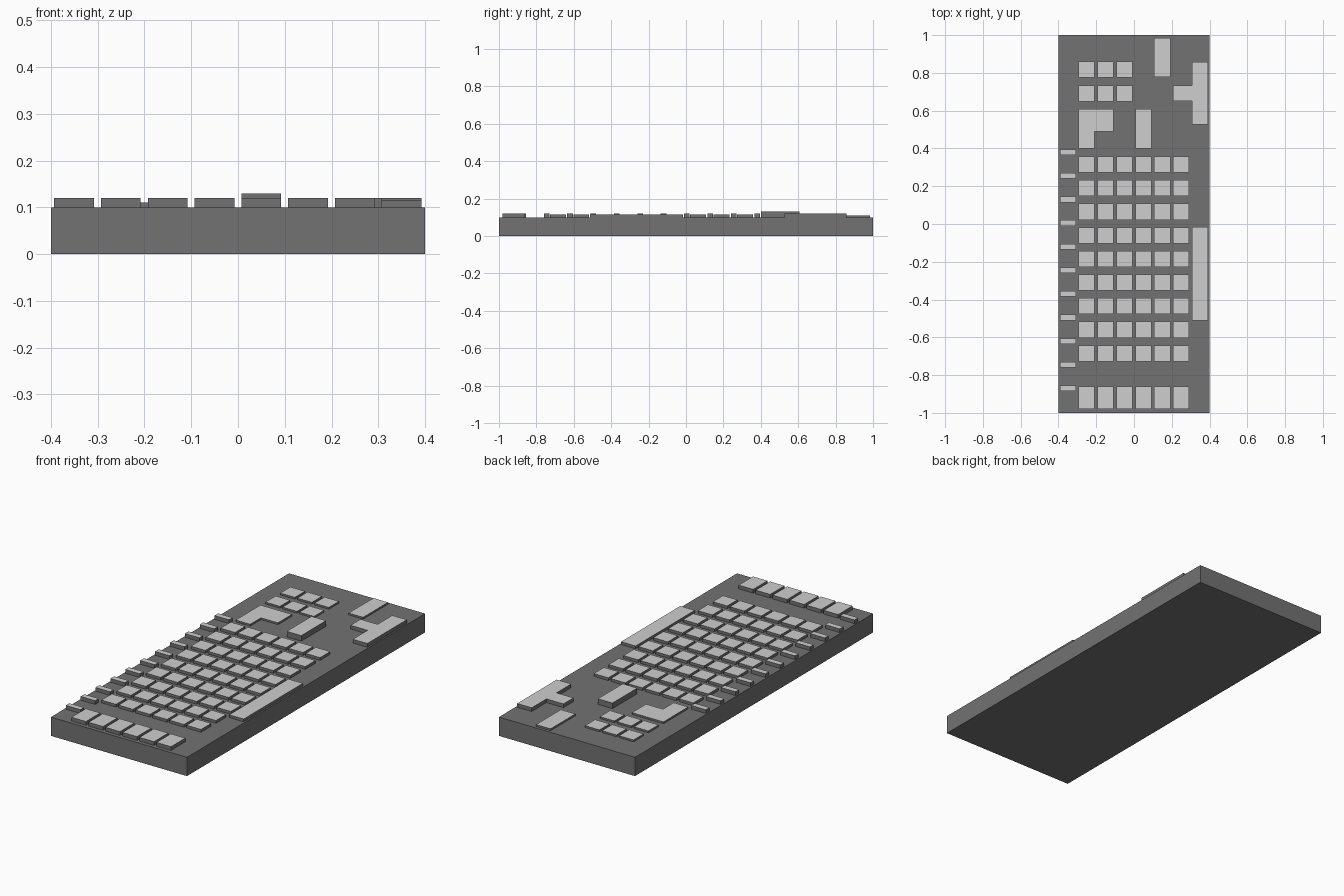
import bpy, bmesh

if "Cube" in bpy.data.objects:
    bpy.data.objects.remove(bpy.data.objects["Cube"])


def material(name, v):
    m = bpy.data.materials.new(name)
    m.diffuse_color = (v, v, v, 1)
    m.use_nodes = True
    m.node_tree.nodes["Principled BSDF"].inputs["Base Color"].default_value = m.diffuse_color
    return m


DARK = material("dark grey", 0.17)
LIGHT = material("light grey", 0.62)


def prism(name, outline, z0, z1, light_top=True):
    """Extrude a flat counter-clockwise outline; the top face gets the light colour."""
    bm = bmesh.new()
    base = bm.faces.new([bm.verts.new((x, y, z0)) for x, y in outline])
    ext = bmesh.ops.extrude_face_region(bm, geom=[base], use_keep_orig=True)
    for e in ext["geom"]:
        if isinstance(e, bmesh.types.BMVert):
            e.co.z = z1
    bmesh.ops.recalc_face_normals(bm, faces=bm.faces[:])
    for f in bm.faces:
        f.material_index = 1 if light_top and f.normal.z > 0.5 else 0
    me = bpy.data.meshes.new(name)
    bm.to_mesh(me)
    bm.free()
    me.materials.append(DARK)
    me.materials.append(LIGHT)
    ob = bpy.data.objects.new(name, me)
    bpy.context.collection.objects.link(ob)
    return ob


def box(name, x0, x1, y0, y1, z0, z1, light_top=True):
    return prism(name, [(x0, y0), (x1, y0), (x1, y1), (x0, y1)], z0, z1, light_top)


Z = 0.1          # top of the case
W = 0.085        # key width
X0 = -0.293      # left edge of first key column


def key(name, col, yc, depth, top):
    x = X0 + 0.1 * col
    return box(name, x, x + W, yc - depth / 2, yc + depth / 2, Z, top)


# Case
box("case", -0.4, 0.4, -1, 1, 0, Z, False)

# Main key field, with the deeper front row
for c in range(6):
    for r in range(9):
        key(f"main_key_{c}_{r}", c, 0.315 - 0.125 * r, W, 0.115)
    key(f"front_key_{c}", c, -0.92, 0.12, 0.12)

# Narrow keys along the left edge
for r in range(11):
    key(f"edge_key_{r}", -1, 0.38 - 0.125 * r, 0.03, 0.12)

# Small keys at the back
for c in range(3):
    for yc in (0.817, 0.692):
        key(f"small_key_{c}_{yc}", c, yc, W, 0.11)

# Angled key, tall bar, back bar and long bar
prism("angled_key", [(-0.293, 0.40), (-0.208, 0.40), (-0.208, 0.49),
                     (-0.108, 0.49), (-0.108, 0.608), (-0.293, 0.608)], Z, 0.11)
key("tall_bar", 3, 0.504, 0.208, 0.13)
key("back_bar", 4, 0.881, 0.208, 0.11)
box("long_bar", 0.307, 0.392, -0.512, -0.015, Z, 0.115)

# T-shaped key on the right
prism("t_key", [(0.307, 0.526), (0.392, 0.526), (0.392, 0.858), (0.307, 0.858),
                (0.307, 0.734), (0.207, 0.734), (0.207, 0.65), (0.307, 0.65)], Z, 0.12)
